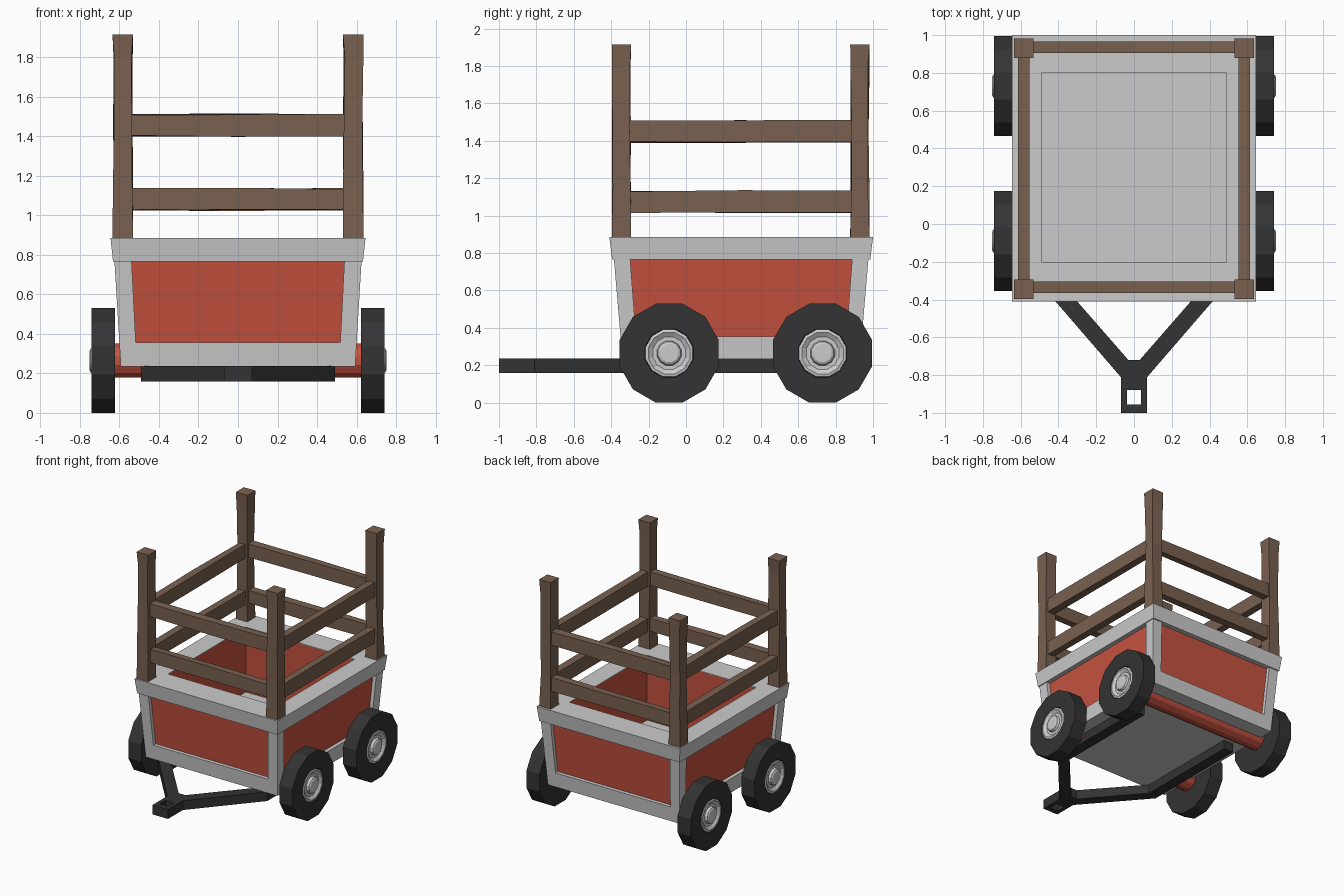
import bpy, bmesh, math, random
from mathutils import Vector

if "Cube" in bpy.data.objects:
    bpy.data.objects.remove(bpy.data.objects["Cube"])

random.seed(4)
CY = 0.295  # middle of the cart body along y


def material(name, rgb):
    m = bpy.data.materials.new(name)
    m.diffuse_color = (*rgb, 1)
    m.use_nodes = True
    m.node_tree.nodes["Principled BSDF"].inputs["Base Color"].default_value = m.diffuse_color
    return m


RED = material("red_paint", (0.56, 0.085, 0.05))
WOOD = material("brown_wood", (0.19, 0.12, 0.08))
BLACK = material("dark_rubber", (0.033, 0.033, 0.033))


def loft(name, rings, mat=None, closed=False, mirror=None):
    """Skin a list of equal point rings; cap the ends, or join last to first."""
    bm = bmesh.new()
    vs = [[bm.verts.new(p) for p in r] for r in rings]
    n = len(vs[0])
    pairs = list(zip(vs, vs[1:])) + ([(vs[-1], vs[0])] if closed else [])
    for a, b in pairs:
        for i in range(n):
            j = (i + 1) % n
            bm.faces.new((a[i], a[j], b[j], b[i]))
    if not closed:
        bm.faces.new(vs[0][::-1])
        bm.faces.new(vs[-1])
    bmesh.ops.recalc_face_normals(bm, faces=bm.faces)
    if mirror:  # drop walls lying on the mirror plane
        inner = [f for f in bm.faces if all(abs(v.co.x) < 1e-5 for v in f.verts)]
        bmesh.ops.delete(bm, geom=inner, context='FACES')
    me = bpy.data.meshes.new(name)
    bm.to_mesh(me)
    bm.free()
    if mat:
        me.materials.append(mat)
    ob = bpy.data.objects.new(name, me)
    bpy.context.collection.objects.link(ob)
    if mirror:
        ob.modifiers.new("mirror", 'MIRROR')
    return ob


def rect(cx, cy, hx, hy, z):
    return [Vector((cx + a * hx, cy + b * hy, z))
            for a, b in ((-1, -1), (1, -1), (1, 1), (-1, 1))]


def half(z, inset=0.0):
    """Half width and half length of the tapered tub at height z."""
    return 0.593 + (z - 0.235) * 0.06 - inset, 0.635 + (z - 0.235) * 0.085 - inset


def tub_ring(z, inset=0.0):
    return rect(0, CY, *half(z, inset), z)


def lathe_x(name, profile, cy, cz, sides, mat=None):
    """Turn (x, radius) points around an axle line along x."""
    rings = []
    for x, r in profile:
        angs = [2 * math.pi * (i + 0.5) / sides for i in range(sides)]
        rings.append([Vector((x, cy + r * math.cos(a), cz + r * math.sin(a))) for a in angs])
    return loft(name, rings, mat)


# Tub: red walls, grey tray, floor, and overhanging rim
loft("tub_walls", [tub_ring(0.30, 0.03), tub_ring(0.80, 0.03),
                   rect(0, 0.30, 0.492, 0.502, 0.80), rect(0, 0.30, 0.492, 0.502, 0.30)],
     RED, closed=True)
loft("tub_liner", [rect(0, 0.30, 0.50, 0.51, 0.36), rect(0, 0.30, 0.50, 0.51, 0.88),
                   rect(0, 0.30, 0.49, 0.50, 0.88), rect(0, 0.30, 0.49, 0.50, 0.36)],
     RED, closed=True)
loft("tub_base", [tub_ring(0.235), tub_ring(0.355)])
loft("tub_rim", [rect(0, CY, 0.632, 0.69, 0.765), rect(0, CY, 0.645, 0.705, 0.885),
                 rect(0, 0.30, 0.49, 0.50, 0.885), rect(0, 0.30, 0.492, 0.502, 0.765)],
     closed=True)

# Grey tub corner posts
for sx in (-1, 1):
    for sy in (-1, 1):
        rings = []
        for z, w in ((0.34, 0.083), (0.78, 0.087)):
            hx, hy = half(z)
            rings.append(rect(sx * (hx - w / 2), CY + sy * (hy - w / 2), w / 2, w / 2, z))
        loft("tub_corner", rings)

# Wooden stakes with a slightly hewn middle
PX, FY, BY = 0.583, -0.345, 0.93
for sx in (-1, 1):
    for y in (FY, BY):
        rings = []
        for z in (0.88, 1.15, 1.45, 1.80, 1.915):
            r = rect(sx * PX, y, 0.052, 0.052, z)
            if 1 < z < 1.9:
                for p in r:
                    p.x -= (p.x - sx * PX) * random.uniform(0, 0.2)
                    p.y -= (p.y - y) * random.uniform(0, 0.2)
            rings.append(r)
        loft("stake", rings, WOOD)


def slat(name, a, b, height, thick):
    """Wooden bar between two points, with a little unevenness."""
    a, b = Vector(a), Vector(b)
    side = (b - a).normalized().cross(Vector((0, 0, 1))) * thick / 2
    up = Vector((0, 0, height / 2))
    rings = []
    for t in (0, 0.5, 1):
        c = a.lerp(b, t)
        rings.append([c + s * side + u * up * random.uniform(0.88, 1.02)
                      for s, u in ((-1, -1), (1, -1), (1, 1), (-1, 1))])
    loft(name, rings, WOOD)


for z in (1.08, 1.455):
    for y in (FY + 0.01, BY + 0.005):
        slat("cross_slat", (-PX + 0.03, y, z), (PX - 0.03, y, z), 0.115, 0.06)
    for x in (-PX, PX):
        slat("side_slat", (x, FY + 0.03, z - 0.005), (x, BY - 0.03, z - 0.005), 0.12, 0.06)

# Chassis rails, V-shaped drawbar and square coupling eye
outline = [(0, -1), (0.07, -1), (0.07, -0.81), (0.49, -0.324), (0.49, 0.6), (0.40, 0.6),
           (0.40, -0.296), (0.03, -0.72), (0, -0.72), (0, -0.88), (0.037, -0.88),
           (0.037, -0.955), (0, -0.955)]
loft("drawbar", [[Vector((x, y, z)) for x, y in outline] for z in (0.16, 0.236)],
     BLACK, mirror=True)

# Axles: short front stubs and a full rear beam
AZ = 0.265
for sx in (-1, 1):
    lathe_x("front_axle", [(sx * 0.45, 0.088), (sx * 0.64, 0.088)], -0.09, AZ, 12, RED)
lathe_x("rear_axle", [(-0.64, 0.088), (0.64, 0.088)], 0.73, AZ, 12, RED)

# Wheels: twelve-sided tyres with stepped grey hubs
tyre = [(0.622, 0.05), (0.622, 0.274), (0.74, 0.274), (0.74, 0.134), (0.715, 0.125), (0.715, 0.05)]
hub = [(0.70, 0.13), (0.738, 0.13), (0.742, 0.115), (0.725, 0.09), (0.725, 0.068),
       (0.745, 0.062), (0.752, 0.05)]
for sx in (-1, 1):
    for y in (-0.09, 0.73):
        lathe_x("tyre", [(sx * x, r) for x, r in tyre], y, AZ, 12, BLACK)
        lathe_x("hub", [(sx * x, r) for x, r in hub], y, AZ, 12)
